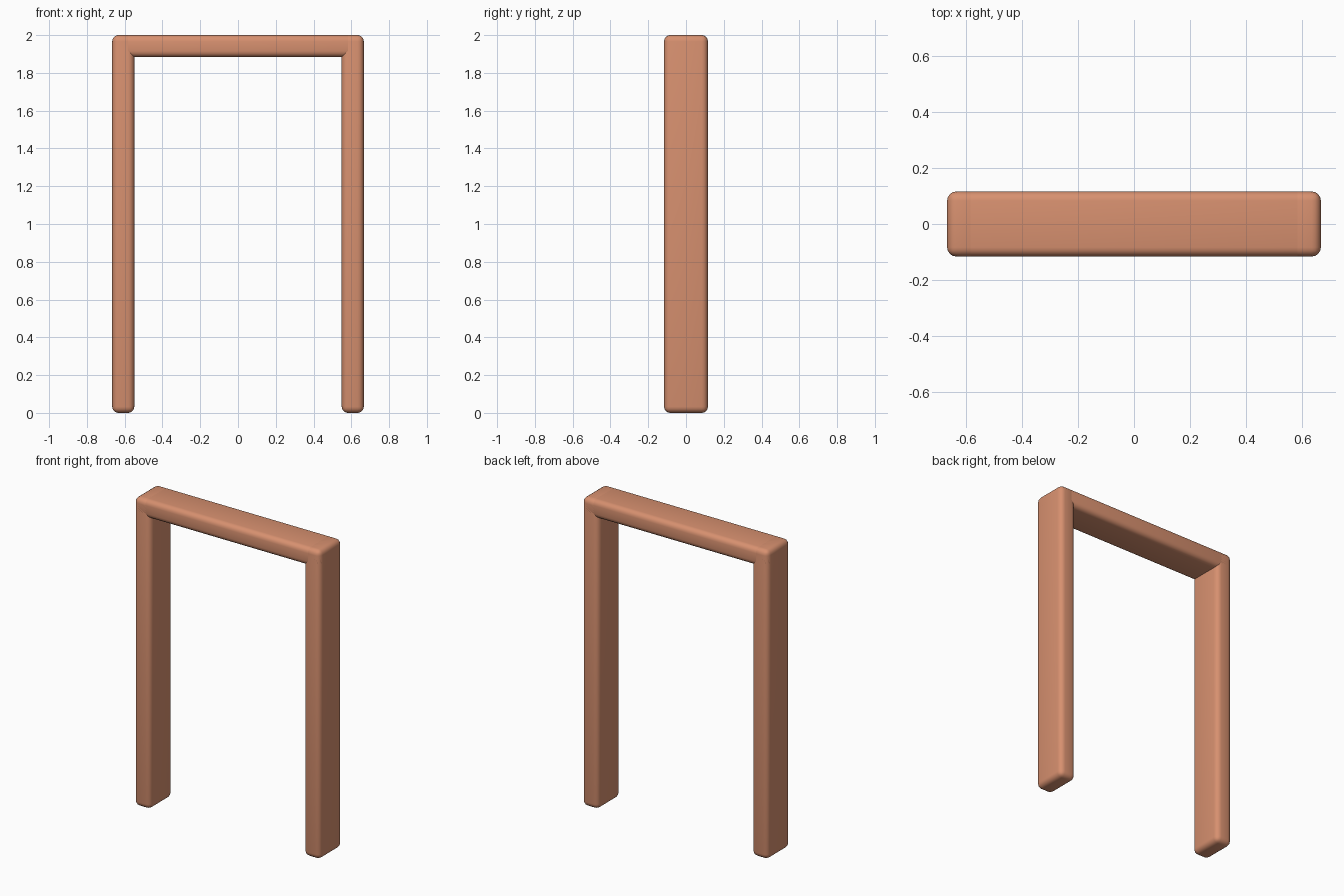
import bpy

if "Cube" in bpy.data.objects:
    bpy.data.objects.remove(bpy.data.objects["Cube"])

W, H, D, T = 1.332, 2.0, 0.232, 0.117   # overall width, height, depth, timber thickness

mat = bpy.data.materials.new("terracotta")
mat.diffuse_color = (0.68, 0.28, 0.16, 1)
mat.use_nodes = True
mat.node_tree.nodes["Principled BSDF"].inputs["Base Color"].default_value = mat.diffuse_color


def rounded_bar(name, loc, size):
    """Box with softly rounded edges."""
    bpy.ops.mesh.primitive_cube_add(size=1, location=loc)
    ob = bpy.context.object
    ob.name = name
    ob.scale = size
    bpy.ops.object.transform_apply(location=False, rotation=False, scale=True)
    bev = ob.modifiers.new("rounding", 'BEVEL')
    bev.width = 0.033
    bev.segments = 4
    bev.limit_method = 'NONE'
    ob.data.materials.append(mat)
    bpy.ops.object.shade_smooth()
    return ob


# Two upright posts, left and right
for side, name in ((-1, "left_post"), (1, "right_post")):
    rounded_bar(name, (side * (W - T) / 2, 0, H / 2), (T, D, H))

# Beam across the top, running over the full width
rounded_bar("top_beam", (0, 0, H - T / 2), (W, D, T))
